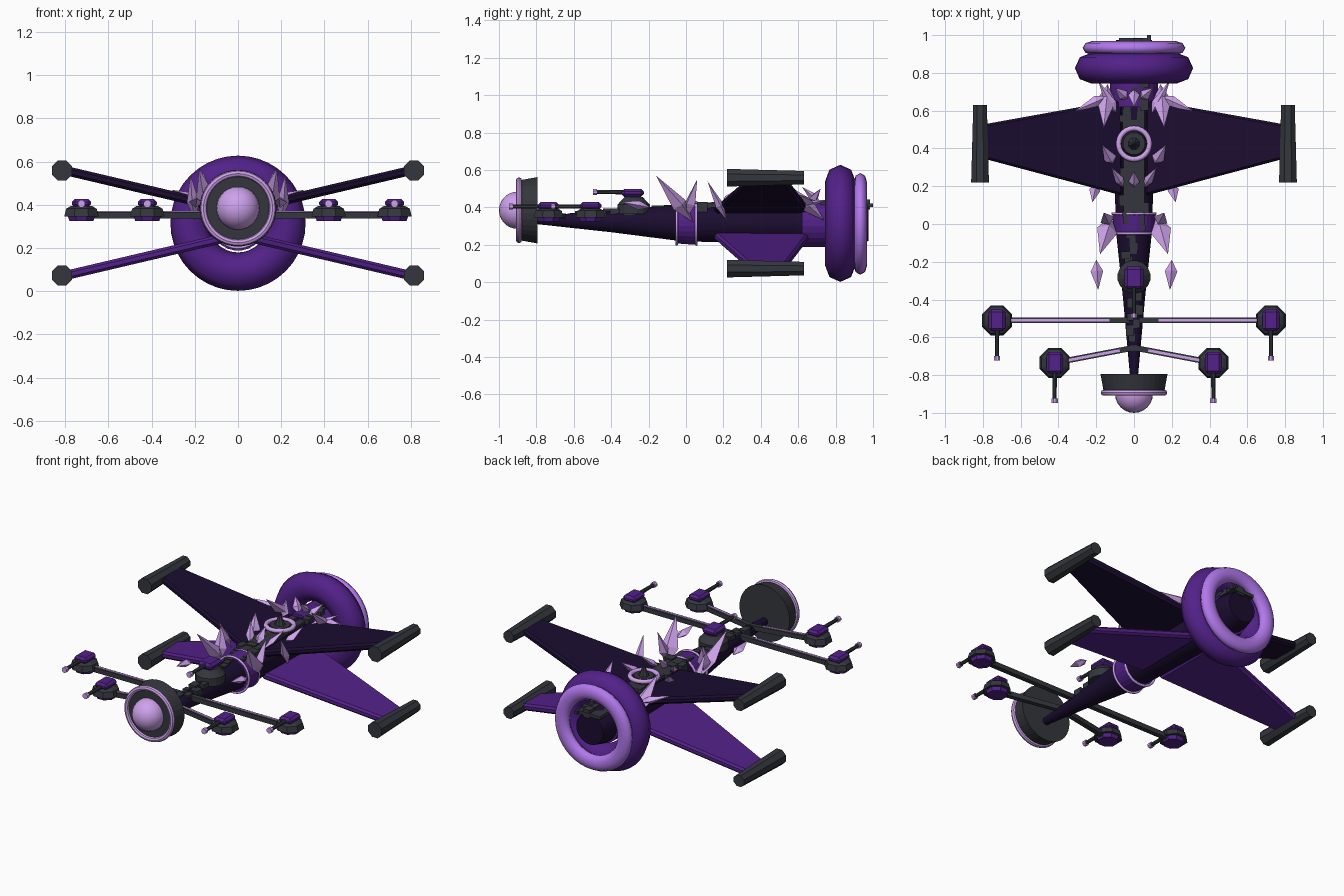
import bpy, bmesh, math, random
from mathutils import Vector, Matrix

if "Cube" in bpy.data.objects:
    bpy.data.objects.remove(bpy.data.objects["Cube"])

random.seed(4)
SIDES = (("left", -1), ("right", 1))


def material(name, rgb):
    m = bpy.data.materials.new(name)
    m.diffuse_color = (*rgb, 1)
    m.use_nodes = True
    m.node_tree.nodes["Principled BSDF"].inputs["Base Color"].default_value = m.diffuse_color
    return m


NAVY = material("navy", (0.011, 0.004, 0.03))
PURPLE = material("purple", (0.085, 0.015, 0.25))
VIOLET = material("violet", (0.45, 0.19, 0.85))
LILAC = material("lilac", (0.62, 0.36, 0.84))
DARK = material("dark_grey", (0.033, 0.037, 0.045))


def finish(name, bm, mat, bevel=0, smooth=False):
    bmesh.ops.recalc_face_normals(bm, faces=bm.faces)
    me = bpy.data.meshes.new(name)
    bm.to_mesh(me)
    bm.free()
    ob = bpy.data.objects.new(name, me)
    bpy.context.collection.objects.link(ob)
    me.materials.append(mat)
    if bevel:
        mod = ob.modifiers.new("bevel", "BEVEL")
        mod.width, mod.segments = bevel, 1
    if smooth:
        bpy.context.view_layer.objects.active = ob
        ob.select_set(True)
        bpy.ops.object.shade_smooth_by_angle(angle=math.radians(30))
        ob.select_set(False)
    return ob


def loft(name, rings, mat, n=24, x=0, smooth=False):
    """Circular sections (y, z, radius) skinned along y."""
    bm = bmesh.new()
    loops = [[bm.verts.new((x + r * math.cos(a), y, z + r * math.sin(a)))
              for a in [(i + 0.5) * math.tau / n for i in range(n)]] for y, z, r in rings]
    for a, b in zip(loops, loops[1:]):
        for i in range(n):
            bm.faces.new((a[i], a[(i + 1) % n], b[(i + 1) % n], b[i]))
    bm.faces.new(loops[0])
    bm.faces.new(loops[-1])
    return finish(name, bm, mat, smooth=smooth)


def box(name, c, size, mat, bevel=0):
    bm = bmesh.new()
    bmesh.ops.create_cube(bm, size=1, matrix=Matrix.Translation(c) @ Matrix.Diagonal((*size, 1)))
    return finish(name, bm, mat, bevel)


def frustum(name, c, r1, r2, h, mat, n=8):
    """Upright tapered prism centred on c."""
    bm = bmesh.new()
    bmesh.ops.create_cone(bm, cap_ends=True, segments=n, radius1=r1, radius2=r2, depth=h,
                          matrix=Matrix.Translation(c) @ Matrix.Rotation(math.pi / n, 4, 'Z'))
    return finish(name, bm, mat)


def ring(name, c, major, minor, mat, depth=1, upright=True, n=40, m=8):
    bpy.ops.mesh.primitive_torus_add(major_radius=major, minor_radius=minor,
                                     major_segments=n, minor_segments=m, location=c,
                                     rotation=(math.pi / 2 if upright else 0, 0, 0))
    ob = bpy.context.object
    ob.name = name
    ob.scale.z = depth
    ob.data.materials.append(mat)
    bpy.ops.object.shade_smooth_by_angle(angle=math.radians(50))


def bar(name, a, b, w, mat):
    """Square beam between two points."""
    a, b = Vector(a), Vector(b)
    bm = bmesh.new()
    rot = (b - a).to_track_quat('Z', 'Y').to_matrix().to_4x4()
    bmesh.ops.create_cube(bm, size=1, matrix=Matrix.Translation((a + b) / 2) @ rot
                          @ Matrix.Diagonal((w, w, (b - a).length, 1)))
    return finish(name, bm, mat)


def crystal(name, base, tip, r):
    """Faceted double-pointed shard."""
    base, tip = Vector(base), Vector(tip)
    d = tip - base
    q = d.to_track_quat('Z', 'Y')
    bm = bmesh.new()
    mid = [bm.verts.new(base + d * 0.38 + q @ Vector((r * k * math.cos(a), r * k * math.sin(a), 0)))
           for a, k in ((0, 1), (1.5, 0.75), (3.1, 1), (4.7, 0.75))]
    ends = [bm.verts.new(base), bm.verts.new(tip)]
    for i in range(4):
        for e in ends:
            bm.faces.new((mid[i], mid[(i + 1) % 4], e))
    return finish(name, bm, LILAC)


def turret(name, x, y, z):
    """Layered gun housing with a forward barrel; z is the base."""
    frustum(name + "_plate", (x, y, z + 0.011), 0.06, 0.068, 0.022, PURPLE)
    frustum(name + "_base", (x, y, z + 0.04), 0.086, 0.076, 0.036, DARK)
    frustum(name + "_collar", (x, y, z + 0.063), 0.076, 0.055, 0.012, DARK)
    box(name + "_housing", (x, y, z + 0.083), (0.088, 0.115, 0.04), PURPLE, 0.014)
    gun(name, x, y - 0.05, z + 0.08, 0.15)


def gun(name, x, y, z, length):
    loft(name + "_barrel", [(y, z, 0.013), (y - length, z, 0.011)], DARK, 8, x)
    loft(name + "_muzzle", [(y - length + 0.01, z, 0.018), (y - length - 0.012, z, 0.018)], LILAC, 8, x)


# fuselage, waist collar and engine drum
loft("fuselage", [(-0.84, 0.335, 0.012), (-0.8, 0.333, 0.022), (-0.4, 0.325, 0.058), (-0.05, 0.317, 0.095),
                  (0.1, 0.315, 0.1), (0.9, 0.315, 0.115), (0.975, 0.315, 0.095)], NAVY, smooth=True)
loft("waist_collar", [(-0.055, 0.315, 0.108), (0.055, 0.315, 0.116)], PURPLE)
for y in (-0.05, 0.055):
    ring("collar_trim", (0, y, 0.315), 0.113, 0.007, LILAC)
loft("engine_drum", [(0.62, 0.315, 0.127), (0.86, 0.315, 0.127)], PURPLE)

# engine rings
ring("engine_ring", (0, 0.825, 0.315), 0.224, 0.089, PURPLE, 0.92)
ring("engine_rim", (0, 0.932, 0.312), 0.222, 0.05, VIOLET, 0.72)

# nose dish with sensor ball
loft("nose_dish", [(-0.795, 0.385, 0.178), (-0.895, 0.385, 0.16)], DARK, 32)
ring("dish_rim", (0, -0.893, 0.385), 0.16, 0.016, LILAC)
bm = bmesh.new()
bmesh.ops.create_uvsphere(bm, u_segments=24, v_segments=14, radius=0.1,
                          matrix=Matrix.Translation((0, -0.9, 0.385)))
finish("sensor_ball", bm, LILAC, smooth=True)

# four swept wings with tip pods
for side, s in SIDES:
    for level, v, mat in (("upper", 1, NAVY), ("lower", -1, PURPLE)):
        plan = [(0.06, 0.15), (0.81, 0.35), (0.81, 0.525), (0.06, 0.66)]
        bm = bmesh.new()
        layers = [[bm.verts.new((s * x, y, 0.316 + v * (0.055 + 0.235 * x) + t)) for x, y in plan]
                  for t in (-0.022, 0.022)]
        bm.faces.new(layers[0])
        bm.faces.new(layers[1])
        for i in range(4):
            j = (i + 1) % 4
            bm.faces.new((layers[0][i], layers[0][j], layers[1][j], layers[1][i]))
        finish(f"{level}_{side}_wing", bm, mat, 0.012)
        z = 0.316 + v * 0.243
        loft(f"{level}_{side}_pod", [(0.22, z, 0.051), (0.63, z, 0.039)], DARK, 8, s * 0.815)

# turret arms and outboard turrets
for side, s in SIDES:
    for where, root, x, y in (("rear", -0.51, 0.725, -0.51), ("front", -0.655, 0.42, -0.735)):
        a, b = Vector((0, root, 0.352)), Vector((s * x, y, 0.352))
        bar(f"{where}_{side}_arm", a, b, 0.03, DARK)
        up = Vector((0, 0, 0.012))
        bar(f"{where}_{side}_arm_stripe", a.lerp(b, 0.18) + up, a.lerp(b, 0.92) + up, 0.014, LILAC)
        turret(f"{where}_{side}_turret", s * x, y, 0.325)

# centre turret on a domed base
loft_base = frustum("centre_turret_foot", (0, -0.28, 0.39), 0.088, 0.088, 0.05, DARK, 16)
frustum("centre_turret_dome", (0, -0.28, 0.435), 0.088, 0.05, 0.04, DARK, 16)
box("centre_turret_housing", (0, -0.285, 0.478), (0.1, 0.12, 0.042), PURPLE, 0.015)
gun("centre_turret", 0, -0.33, 0.482, 0.155)

# machinery blocks along the spine
for i in range(44):
    y = -0.6 + i * 0.0362
    w = 0.02 + 0.05 * min(1, (y + 0.7) / 0.8)
    top = 0.365 + 0.05 * min(1, (y + 0.6) / 0.6) + (0.012 if y > 0.6 else 0)
    box("spine_block", (random.uniform(-w, w) * 0.9, y, top - 0.012),
        (random.uniform(0.03, 0.06), random.uniform(0.03, 0.06), random.uniform(0.03, 0.055)), DARK)
box("spine_beam", (0, 0.45, 0.405), (0.11, 0.9, 0.035), DARK)
box("tail_beam", (0, 0.925, 0.412), (0.16, 0.12, 0.02), DARK)
box("tail_tip", (0.08, 0.985, 0.412), (0.02, 0.03, 0.02), DARK)

# top hatch: ring around a dark cone
ring("hatch_ring", (0, 0.425, 0.45), 0.082, 0.014, LILAC, upright=False, n=24)
frustum("hatch_drum", (0, 0.425, 0.435), 0.068, 0.06, 0.04, DARK, 12)
frustum("hatch_spike", (0, 0.425, 0.485), 0.035, 0.004, 0.07, DARK, 8)

# mirrored crystal growths: base, tip, radius
shards = [((0.12, 0.04, 0.32), (0.18, -0.16, 0.57), 0.055), ((0.13, 0.0, 0.34), (0.16, 0.06, 0.55), 0.04),
          ((0.2, 0.22, 0.33), (0.22, 0.115, 0.54), 0.03), ((0.1, 0.3, 0.38), (0.17, 0.42, 0.49), 0.035),
          ((0.14, 0.74, 0.33), (0.16, 0.51, 0.54), 0.05), ((0.13, 0.68, 0.41), (0.31, 0.6, 0.47), 0.03),
          ((0.2, -0.19, 0.4), (0.19, -0.35, 0.43), 0.033), ((0.05, 0.19, 0.4), (0.12, 0.3, 0.5), 0.025),
          ((0.03, 0.66, 0.42), (0.1, 0.72, 0.5), 0.03), ((0.08, 0.56, 0.4), (0.19, 0.76, 0.44), 0.03)]
for side, s in SIDES:
    for base, tip, r in shards:
        crystal(f"{side}_crystal", (s * base[0], *base[1:]), (s * tip[0], *tip[1:]), r)
for base, tip in (((0, 0.19, 0.41), (0, 0.28, 0.5)), ((0, 0.72, 0.42), (0, 0.62, 0.51))):
    crystal("spine_crystal", base, tip, 0.03)
